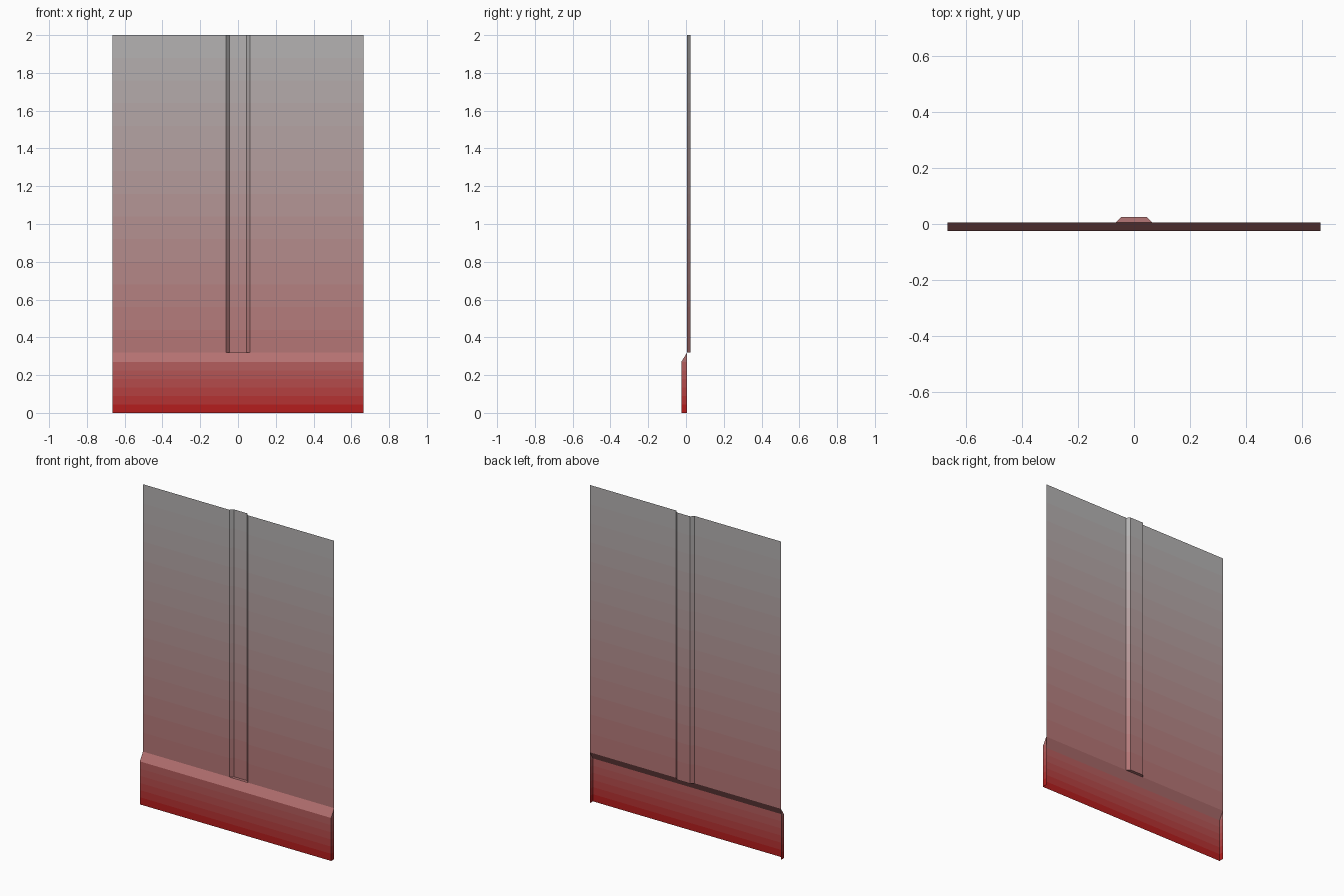
import bpy

if "Cube" in bpy.data.objects:
    bpy.data.objects.remove(bpy.data.objects["Cube"])

HALF = 0.665       # half width of the panel
WALL_Y = 0.006     # plane of the wall sheet
BACK_Y = 0.025     # back of the groove
FRONT_Y = -0.025   # front of the baseboard
BASE_TOP, BASE_EDGE, TOP = 0.32, 0.27, 2.0


def lerp(a, b, t):
    return a + (b - a) * t


def shade(z):
    """Paint fades from grey at the top to red at the foot."""
    if z > BASE_EDGE:
        gb = lerp(0.16, 0.46, (z - BASE_EDGE) / (TOP - BASE_EDGE))
    else:
        gb = lerp(0.003, 0.12, z / BASE_EDGE)
    return (0.46, gb, gb, 1)


def make_object(name, verts, faces, colours, mat_ids):
    mesh = bpy.data.meshes.new(name)
    mesh.from_pydata(verts, [], faces)
    for i, colour in enumerate(colours):
        mat = bpy.data.materials.new(f"{name}_paint_{i}")
        mat.diffuse_color = colour
        mat.use_nodes = True
        mat.node_tree.nodes["Principled BSDF"].inputs["Base Color"].default_value = mat.diffuse_color
        mesh.materials.append(mat)
    for poly, m in zip(mesh.polygons, mat_ids):
        poly.material_index = m
    obj = bpy.data.objects.new(name, mesh)
    bpy.context.collection.objects.link(obj)
    return obj


# Wall sheet with a bevelled groove pressed into its middle
half_profile = [(HALF, WALL_Y), (0.064, WALL_Y), (0.046, BACK_Y)]
profile = [(-x, y) for x, y in half_profile] + half_profile[::-1]
n, rows = len(profile), 14
levels = [lerp(BASE_TOP, TOP, i / rows) for i in range(rows + 1)]
verts = [(x, y, z) for z in levels for x, y in profile]
faces, ids = [], []
for r in range(rows):
    for i in range(n - 1):
        a = r * n + i
        faces.append((a, a + 1, a + n + 1, a + n))
        ids.append(r)
faces.append((1, 2, 3, 4))  # closed foot of the groove
ids.append(0)
colours = [shade((levels[r] + levels[r + 1]) / 2) for r in range(rows)]
make_object("wall_panel", verts, faces, colours, ids)

# Baseboard: hollow front skin with a sloped top and closed ends
rows = 6
section = [(FRONT_Y, BASE_EDGE * i / rows) for i in range(rows + 1)]
section.append((WALL_Y, BASE_TOP))
n = len(section)
verts = [(x, y, z) for x in (-HALF, HALF) for y, z in section]
faces = [(i, i + n, i + n + 1, i + 1) for i in range(n - 1)]
ids = list(range(n - 1))
colours = [shade((section[i][1] + section[i + 1][1]) / 2) for i in range(n - 1)]

# End caps in matching bands
verts += [(x, WALL_Y, z) for x in (-HALF, HALF) for _, z in section[:-1]]
for side in range(2):
    f, b = side * n, 2 * n + side * (n - 1)
    for i in range(rows):
        quad = (f + i, f + i + 1, b + i + 1, b + i)
        faces.append(quad[::-1] if side else quad)
        ids.append(i)
    tri = (f + rows, f + rows + 1, b + rows)
    faces.append(tri[::-1] if side else tri)
    ids.append(rows)
make_object("baseboard", verts, faces, colours, ids)
